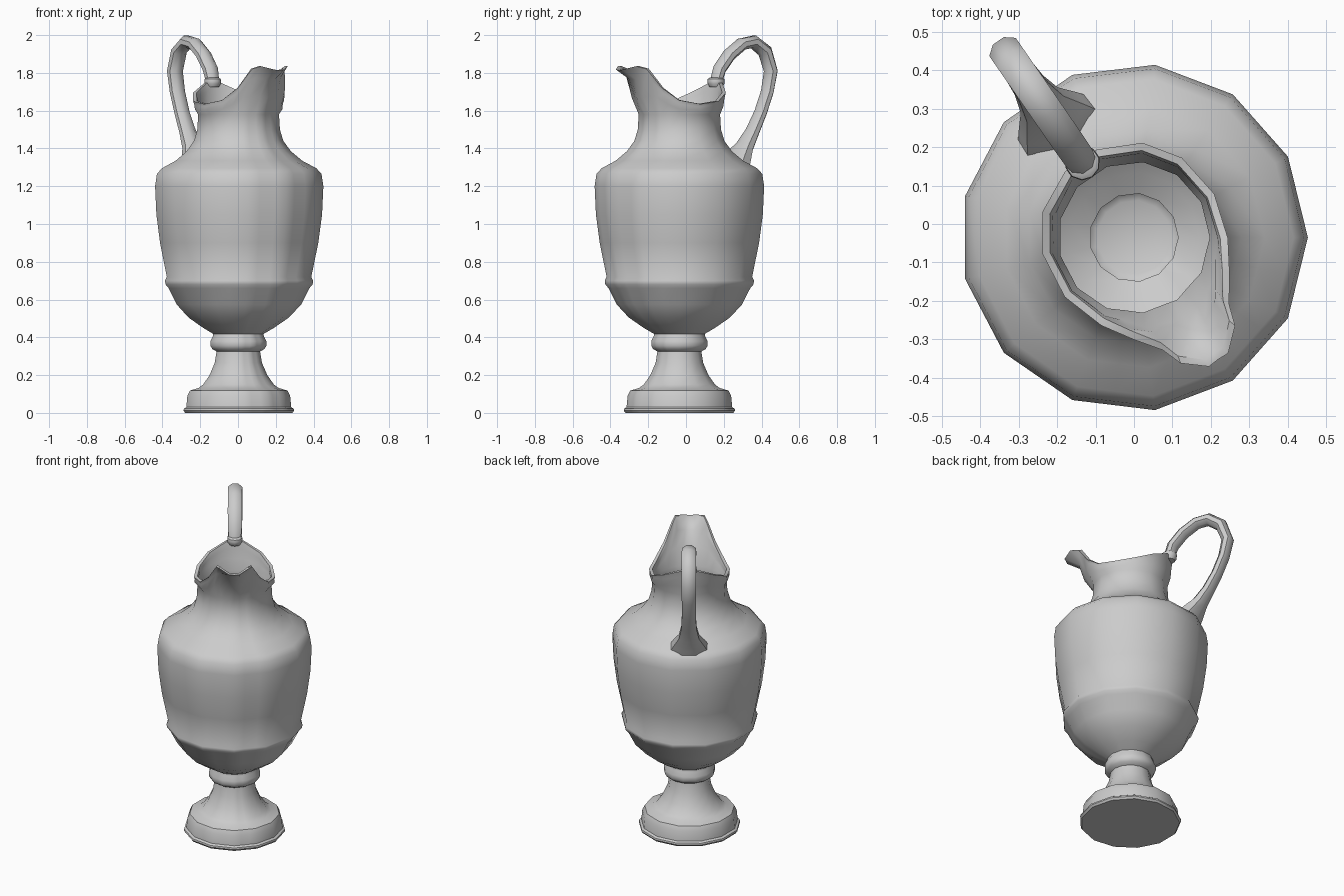
import bpy, bmesh, math
from mathutils import Vector

if "Cube" in bpy.data.objects:
    bpy.data.objects.remove(bpy.data.objects["Cube"])

# Everything is symmetric about a vertical plane through spout and handle
A = -2 * math.pi * 2 / 13
CEN = Vector((0, -0.035, 0))
D = Vector((math.cos(A), math.sin(A), 0))      # towards the spout
P = Vector((-math.sin(A), math.cos(A), 0))     # sideways


def place(d, p, z):
    return CEN + D * d + P * p + Vector((0, 0, z))


def loft(name, rings, cap_start=True, cap_end=True):
    bm = bmesh.new()
    rows = [[bm.verts.new(v) for v in r] for r in rings]
    n = len(rows[0])
    for a, b in zip(rows, rows[1:]):
        for i in range(n):
            j = (i + 1) % n
            bm.faces.new((a[i], a[j], b[j], b[i]))
    if cap_start:
        bm.faces.new(rows[0][::-1])
    if cap_end:
        bm.faces.new(rows[-1])
    bmesh.ops.recalc_face_normals(bm, faces=bm.faces)
    me = bpy.data.meshes.new(name)
    bm.to_mesh(me)
    bm.free()
    ob = bpy.data.objects.new(name, me)
    bpy.context.collection.objects.link(ob)
    bpy.ops.object.select_all(action='DESELECT')
    ob.select_set(True)
    bpy.context.view_layer.objects.active = ob
    bpy.ops.object.shade_smooth_by_angle(angle=math.radians(42))
    return ob


# 13-sided section, with extra columns where the spout needs them
U = [0, 0.3, 0.7, 1, 1.5, 2, 3, 4, 5, 6]


def gon(u):
    k = math.floor(u)
    a, b = (Vector((math.cos(i * math.tau / 13), math.sin(i * math.tau / 13))) for i in (k, k + 1))
    return a.lerp(b, u - k)


def mirror(half):
    return half + [(d, -p, z) for d, p, z in half[:0:-1]]


def circle(r, z):
    return mirror([(gon(u).x * r, gon(u).y * r, z) for u in U])


# Outer profile: foot, stem, knop, bowl, band, shoulder, neck (radius, height)
profile = [(.288, 0), (.297, .012), (.295, .022), (.282, .03), (.276, .09), (.262, .118),
           (.215, .132), (.19, .15), (.155, .2), (.127, .265), (.117, .325), (.14, .338),
           (.15, .355), (.15, .38), (.137, .405), (.135, .418), (.19, .45), (.27, .505),
           (.335, .575), (.378, .66), (.395, .68), (.398, .7), (.388, .72), (.425, .9),
           (.445, 1.05), (.452, 1.2), (.442, 1.265), (.415, 1.295), (.34, 1.335), (.28, 1.385),
           (.24, 1.44), (.222, 1.5), (.217, 1.58)]

# Wavy rim with pulled-out spout, half outline (out, side, height)
rim = [(.385, 0, 1.813), (.387, .03, 1.817), (.338, .086, 1.835), (.283, .105, 1.82),
       (.217, .152, 1.72), (.14, .2, 1.655), (.025, .236, 1.635), (-.1, .22, 1.65),
       (-.19, .158, 1.695), (-.243, .05, 1.745)]
throat = [(.305, 0, 1.765), (.303, .03, 1.767), (.28, .08, 1.775), (.25, .105, 1.76),
          (.205, .155, 1.69)]
base = circle(.217, 1.58)[:10]
for a, b in zip(base[5:], rim[5:]):
    throat.append(tuple(x + (y - x) * .75 for x, y in zip(a, b)))
swell = []
for i, (a, b) in enumerate(zip(base, rim)):
    r = .275 - .04 * min(1, U[i] / 2)
    g = gon(U[i])
    swell.append((g.x * r, g.y * r, a[2] + (b[2] - a[2]) * .38))

outer = [circle(r, z) for r, z in profile] + [mirror(swell), mirror(throat), mirror(rim)]


def inset(ring, t=.02):
    out = []
    for d, p, z in ring:
        s = 1 - t / math.hypot(d, p)
        out.append((d * s, p * s, z))
    return out


# Inner wall goes back down to a floor in the stem
inner = [inset(r) for r in outer[10:]][::-1]
inner[0] = [(d, p, z + .002) for d, p, z in inner[0]]
loft("jug_body", [[place(*v) for v in r] for r in outer + inner])


# Handle: elliptical section swept along a path (out, height, half width, half thickness)
path = [(.238, 1.76, .036, .03), (.258, 1.82, .042, .032), (.32, 1.895, .043, .032),
        (.4, 1.952, .043, .032), (.475, 1.965, .043, .034), (.55, 1.915, .043, .036),
        (.588, 1.81, .043, .034), (.565, 1.7, .042, .03), (.522, 1.59, .042, .03),
        (.47, 1.49, .046, .033), (.42, 1.41, .06, .042), (.375, 1.345, .095, .06),
        (.34, 1.29, .12, .07)]
rings = []
for i, (h, z, w, t) in enumerate(path):
    a, b = path[max(i - 1, 0)], path[min(i + 1, len(path) - 1)]
    tan = Vector((b[0] - a[0], b[1] - a[1])).normalized()
    ring = []
    for k in range(8):
        ang = (k + .5) * math.tau / 8
        c, s = math.cos(ang) * t * 1.05, math.sin(ang) * w * 1.05
        ring.append(place(-(h - tan.y * c), s, z + tan.x * c))
    rings.append(ring)
loft("handle", rings)

# Small collar where the handle meets the rim
collar = []
for r, z in [(.034, 1.725), (.044, 1.742), (.046, 1.755), (.044, 1.768), (.033, 1.775)]:
    collar.append([place(-.236 + r * math.cos(k * math.tau / 10), r * math.sin(k * math.tau / 10), z)
                   for k in range(10)])
loft("handle_collar", collar)
